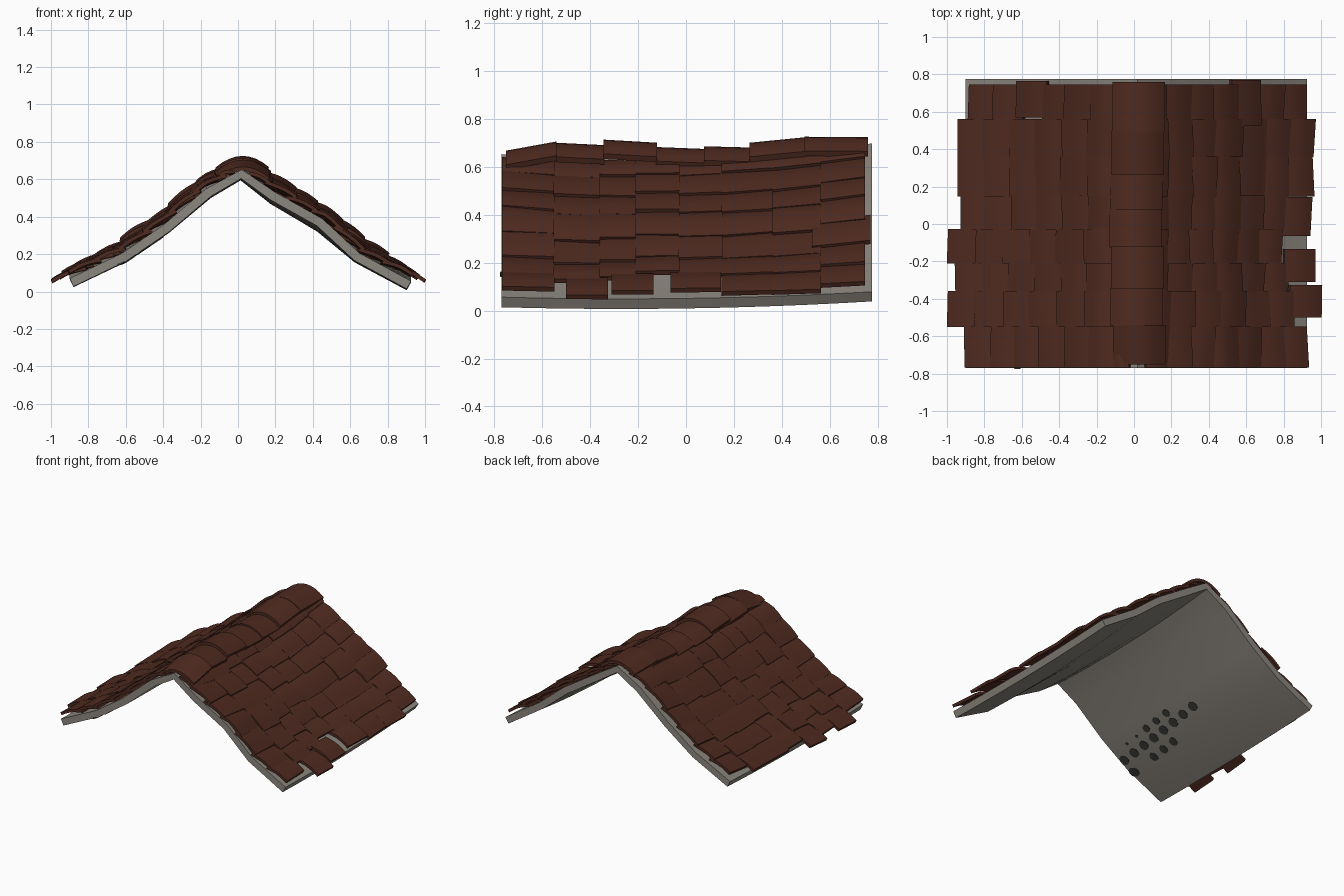
import bpy, bmesh, math, random
from mathutils import Vector

if "Cube" in bpy.data.objects:
    bpy.data.objects.remove(bpy.data.objects["Cube"])

random.seed(4)


def material(name, rgb):
    m = bpy.data.materials.new(name)
    m.diffuse_color = (*rgb, 1)
    m.use_nodes = True
    m.node_tree.nodes["Principled BSDF"].inputs["Base Color"].default_value = m.diffuse_color
    return m


BROWN = material("tile brown", (0.078, 0.0235, 0.0145))
GREY = material("deck grey", (0.26, 0.24, 0.21))
DARK = material("dark spot", (0.04, 0.04, 0.038))

# upper line of the roof deck at the front end, and height at the back end before the rise
XS = [-0.9, -0.62, -0.4, -0.17, 0.02, 0.2, 0.45, 0.65, 0.925]
FRONT = [0.07, 0.205, 0.355, 0.55, 0.652, 0.53, 0.39, 0.205, 0.056]
BACK = [0.07, 0.205, 0.36, 0.55, 0.652, 0.545, 0.39, 0.23, 0.056]
APEX = 0.02


def deck_z(x, y):
    """Height of the deck: kinked profile plus a sag along y."""
    u = y / 0.77
    b = (1 + u) / 2
    i = 0
    while i < len(XS) - 2 and x > XS[i + 1]:
        i += 1
    f = (x - XS[i]) / (XS[i + 1] - XS[i])
    za = FRONT[i] + (BACK[i] - FRONT[i]) * b
    zb = FRONT[i + 1] + (BACK[i + 1] - FRONT[i + 1]) * b
    z = za + (zb - za) * f
    t = max(0, min(1, z / 0.652))
    if x > APEX:
        sag = 0.014 + 0.014 * t + 0.16 * t * t * (1 - t)
    else:
        sag = 0.010 + 0.018 * t
    return z + (0.02 + 0.024 * t) * b - sag * (1 - u * u)


def on_deck(x, y, h):
    """Point at distance h from the deck surface along its normal."""
    e = 0.02
    n = Vector((deck_z(x - e, y) - deck_z(x + e, y), 0, 2 * e)).normalized()
    return Vector((x, y, deck_z(x, y))) + n * h


def loft(bm, rings):
    """Join closed rings into a solid with capped ends."""
    vs = [[bm.verts.new(p) for p in r] for r in rings]
    n = len(vs[0])
    for a, b in zip(vs, vs[1:]):
        for i in range(n):
            bm.faces.new((a[i], a[(i + 1) % n], b[(i + 1) % n], b[i]))
    # caps as strips between the upper and lower line
    for r in (vs[0], vs[-1]):
        for i in range(n // 2 - 1):
            bm.faces.new((r[i], r[i + 1], r[n - 2 - i], r[n - 1 - i]))


def finish(bm, name, mat, angle=30):
    bmesh.ops.recalc_face_normals(bm, faces=bm.faces)
    me = bpy.data.meshes.new(name)
    bm.to_mesh(me)
    bm.free()
    me.materials.append(mat)
    ob = bpy.data.objects.new(name, me)
    bpy.context.collection.objects.link(ob)
    bpy.ops.object.select_all(action='DESELECT')
    ob.select_set(True)
    bpy.context.view_layer.objects.active = ob
    bpy.ops.object.shade_smooth_by_angle(angle=math.radians(angle))
    return ob


# roof deck
bm = bmesh.new()
rings = []
for k in range(13):
    y = -0.77 + 1.545 * k / 12
    top = [on_deck(x, y, 0) for x in XS]
    low = [on_deck(x, y, -0.048) for x in XS]
    rings.append(top + low[::-1])
loft(bm, rings)
finish(bm, "roof_deck", GREY, 50)

# roof tiles: eight columns along y, seven courses down each slope
COLUMNS = [-0.765, -0.55, -0.36, -0.21, -0.03, 0.15, 0.36, 0.56, 0.745]
LEFT = [-0.89, -0.98, -0.94, -0.98, -0.91, -0.925, -0.925, -0.87]
RIGHT = [0.91, 0.98, 0.945, 0.90, 0.925, 0.94, 0.945, 0.905]
COURSES, SEG = 7, 5
# slipped tiles: (column, course) -> y range, or None where a tile is missing
SLIPPED_LEFT = {(7, 4): (0.57, 0.765)}
SLIPPED_RIGHT = {(1, 6): (-0.50, -0.325), (2, 6): (-0.31, -0.135), (3, 6): None,
                 (4, 6): (-0.065, 0.145), (7, 4): (0.525, 0.77)}


def tile(bm, xa, xb, ya, yb, lift):
    """Bulged tile from upper edge xa to lower edge xb."""
    skew = random.uniform(-0.005, 0.005)
    rings = []
    for y, d in ((ya, -skew), (yb, skew)):
        top, low = [], []
        for i in range(SEG + 1):
            s = i / SEG
            h = 0.02 + lift + 0.017 * s + 0.012 * math.sin(math.pi * s) + d * 0.6
            x = xa + (xb - xa) * s + d
            top.append(on_deck(x, y, h))
            low.append(on_deck(x, y, h - 0.02))
        rings.append(top + low[::-1])
    loft(bm, rings)


for name, eaves, start, upper, slipped in (
        ("left_tiles", LEFT, 0.05, -0.02, SLIPPED_LEFT),
        ("right_tiles", RIGHT, 0.035, 0.06, SLIPPED_RIGHT)):
    bm = bmesh.new()
    for c, eave in enumerate(eaves):
        step = (eave - start) / COURSES
        for i in range(COURSES):
            xb = start + step * (i + 1)
            if i < COURSES - 1:
                xb += random.uniform(-0.007, 0.007)
            xa = upper if i == 0 else start + step * (i - 0.2)
            span = slipped.get((c, i), (COLUMNS[c] - 0.002, COLUMNS[c + 1] + 0.002))
            if span:
                extra = 0.01 if (c, i) in slipped else 0
                tile(bm, xa, xb, *span, random.uniform(-0.003, 0.006) + extra)
    finish(bm, name, BROWN)

# ridge caps: arched tiles along the top, (y0, y1, z0, z1)
RIDGE = [(-0.75, -0.54, 0.667, 0.705), (-0.545, -0.34, 0.70, 0.69), (-0.345, -0.12, 0.713, 0.70),
         (-0.125, 0.08, 0.682, 0.674), (0.075, 0.27, 0.685, 0.68), (0.265, 0.5, 0.70, 0.723),
         (0.495, 0.76, 0.725, 0.723)]
bm = bmesh.new()
for ya, yb, za, zb in RIDGE:
    rings = []
    shift = random.uniform(-0.012, 0.012)
    for y, z0 in ((ya, za), (yb, zb)):
        top, low = [], []
        for k in range(9):
            dx = -0.14 + 0.28 * k / 8
            z = z0 - 3.0 * dx * dx
            top.append((APEX + dx + shift, y, z))
            low.append((APEX + dx * 0.93 + shift, y, z - 0.022))
        rings.append(top + low[::-1])
    loft(bm, rings)
finish(bm, "ridge_caps", BROWN)

# dark spots on the underside of the left slope: (x, first y, count, radius)
bm = bmesh.new()
for x0, y0, count, r in ((-0.485, -0.62, 5, 0.028), (-0.56, -0.735, 8, 0.035),
                         (-0.645, -0.74, 1, 0.038), (-0.625, -0.51, 3, 0.03)):
    for k in range(count):
        x, y = x0 + 0.009 * k, y0 + 0.112 * k
        rad = r * (0.4 if count == 5 and k < 2 else 1)
        rings = []
        for h in (-0.043, -0.051):
            rings.append([on_deck(x + rad * 0.85 * math.cos(a * math.pi / 5),
                                  y + rad * math.sin(a * math.pi / 5), h) for a in range(10)])
        loft(bm, rings)
finish(bm, "underside_spots", DARK)
